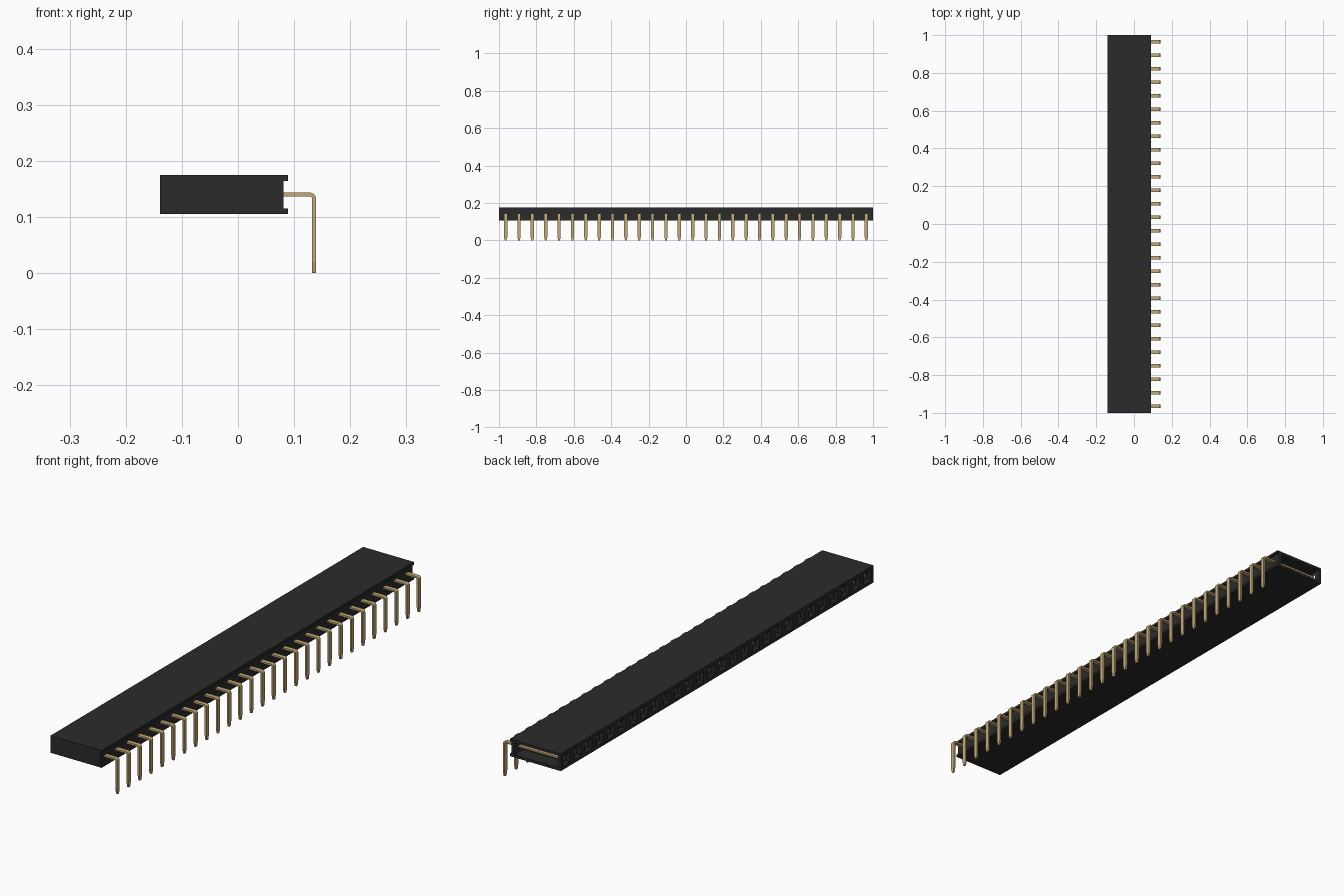
import bpy, bmesh, math

cube = bpy.data.objects.get("Cube")
if cube:
    bpy.data.objects.remove(cube, do_unlink=True)


def material(name, rgb):
    m = bpy.data.materials.new(name)
    m.use_nodes = True
    colour = (*rgb, 1)
    m.diffuse_color = colour
    bsdf = next(n for n in m.node_tree.nodes if n.type == 'BSDF_PRINCIPLED')
    bsdf.inputs["Base Color"].default_value = colour
    return m


BLACK = material("black plastic", (0.024, 0.024, 0.024))
GOLD = material("gold metal", (0.56, 0.41, 0.18))

COUNT = 28
PITCH = 2 / COUNT
X_FRONT, X_BACK, X_LIP = -0.139, 0.081, 0.089
Z_LOW, Z_HIGH, LIP = 0.105, 0.175, 0.0105
Z_MID = (Z_LOW + Z_HIGH) / 2
WALL = 0.012
centres = [-1 + PITCH * (i + 0.5) for i in range(COUNT)]


def finish(name, bm, mat):
    bmesh.ops.recalc_face_normals(bm, faces=bm.faces)
    mesh = bpy.data.meshes.new(name)
    bm.to_mesh(mesh)
    bm.free()
    mesh.materials.append(mat)
    obj = bpy.data.objects.new(name, mesh)
    bpy.context.collection.objects.link(obj)
    return obj


def box(bm, x0, x1, y0, y1, z0, z1):
    verts = bmesh.ops.create_cube(bm, size=1)["verts"]
    bmesh.ops.scale(bm, vec=(x1 - x0, y1 - y0, z1 - z0), verts=verts)
    bmesh.ops.translate(bm, vec=((x0 + x1) / 2, (y0 + y1) / 2, (z0 + z1) / 2), verts=verts)


def bridge(bm, loops, closed):
    pairs = list(zip(loops, loops[1:]))
    if closed:
        pairs.append((loops[-1], loops[0]))
    for a, b in pairs:
        for i in range(len(a)):
            j = (i + 1) % len(a)
            bm.faces.new((a[i], a[j], b[j], b[i]))


# Top and bottom plates, overhanging the rear wall
for name, z0, z1 in (("top_plate", Z_HIGH - LIP, Z_HIGH), ("bottom_plate", Z_LOW, Z_LOW + LIP)):
    bm = bmesh.new()
    box(bm, X_FRONT, X_LIP, -1, 1, z0, z1)
    finish(name, bm, BLACK)

# Rear wall and the wall on one side of every chamber; the last chamber is open
bm = bmesh.new()
box(bm, X_BACK - WALL, X_BACK, -1, 1, Z_LOW + LIP, Z_HIGH - LIP)
finish("rear_wall", bm, BLACK)
bm = bmesh.new()
for y in centres:
    start = y - PITCH / 2
    box(bm, X_FRONT + WALL, X_BACK - WALL, start, start + WALL, Z_LOW + LIP, Z_HIGH - LIP)
finish("chamber_walls", bm, BLACK)

# Socket face: each cell is a frame with a funnel narrowing to a square hole
bm = bmesh.new()
for y in centres:
    rings = []
    for x, half_y, half_z in ((X_FRONT, PITCH / 2, (Z_HIGH - Z_LOW) / 2),
                              (X_FRONT, 0.022, 0.022),
                              (X_FRONT + 0.01, 0.012, 0.012),
                              (X_FRONT + WALL, 0.012, 0.012),
                              (X_FRONT + WALL, PITCH / 2, (Z_HIGH - Z_LOW) / 2)):
        rings.append([bm.verts.new((x, y + sy * half_y, Z_MID + sz * half_z))
                      for sy, sz in ((-1, -1), (1, -1), (1, 1), (-1, 1))])
    bridge(bm, rings, True)
finish("socket_face", bm, BLACK)

# Flat pins: contact strip, rounded right-angle bend, leg with tapered tip
THICK, HALF_W, RADIUS = 0.007, 0.0088, 0.0105
X_LEG = 0.139
bend = [i * math.pi / 10 for i in range(6)]
top_z = Z_MID + THICK / 2


def section(outer, inner, half):
    return [(*outer, -half), (*outer, half), (*inner, half), (*inner, -half)]


sections = [section((X_FRONT + 0.016, top_z), (X_FRONT + 0.016, top_z - THICK), HALF_W)]
for a in bend:
    cx, cz = X_LEG - RADIUS, top_z - RADIUS
    sections.append(section(*[(cx + r * math.sin(a), cz + r * math.cos(a))
                              for r in (RADIUS, RADIUS - THICK)], HALF_W))
for z, half in ((0.02, HALF_W), (0, HALF_W * 0.5)):
    sections.append(section((X_LEG, z), (X_LEG - THICK, z), half))

bm = bmesh.new()
for y in centres:
    loops = [[bm.verts.new((x, y + dy, z)) for x, z, dy in s] for s in sections]
    bridge(bm, loops, False)
    bm.faces.new(loops[0])
    bm.faces.new(loops[-1])
finish("pins", bm, GOLD)
